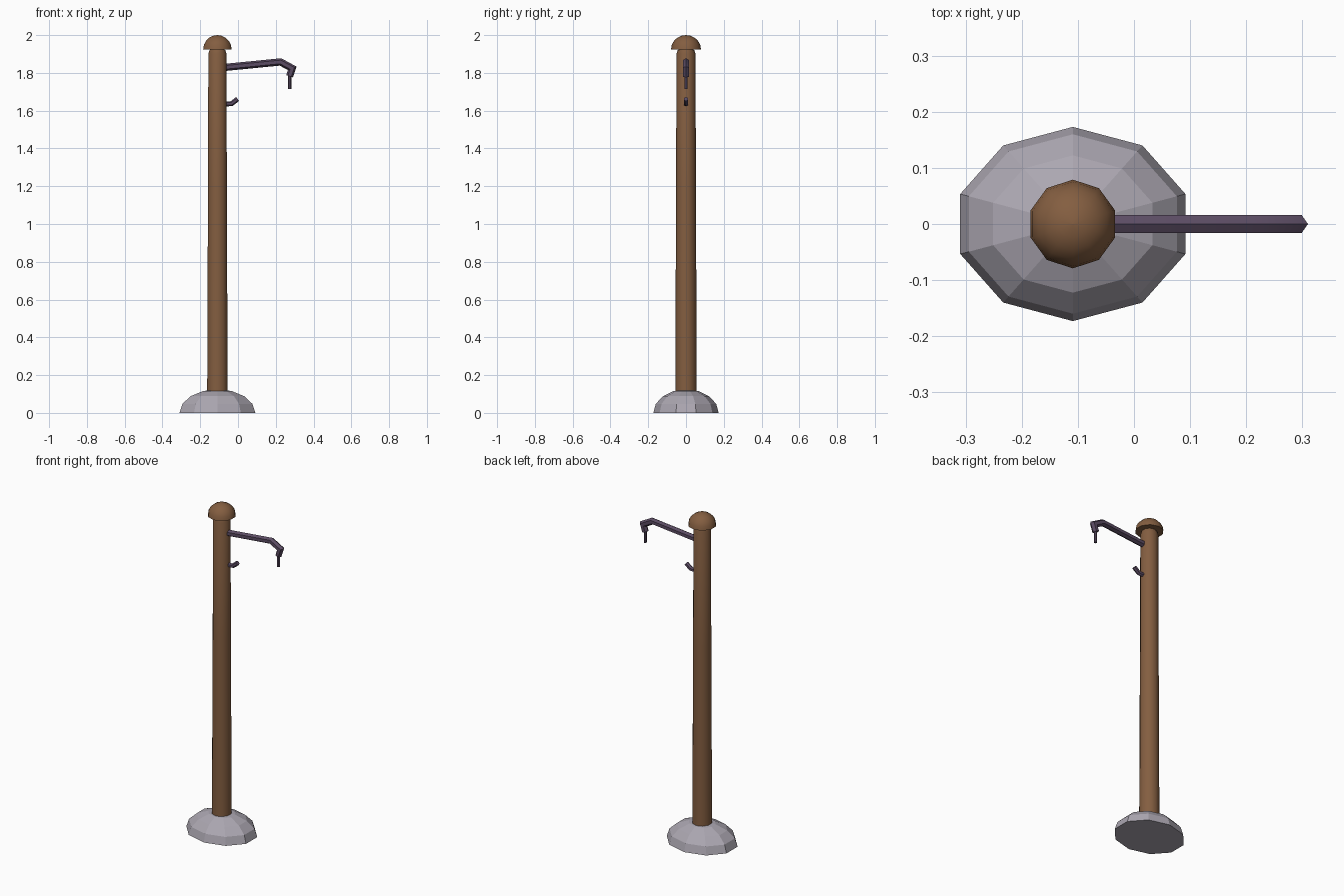
import bpy, bmesh, math
from mathutils import Vector, Matrix

cube = bpy.data.objects.get("Cube")
if cube:
    bpy.data.objects.remove(cube, do_unlink=True)

POST_X = -0.109


def material(name, rgb):
    m = bpy.data.materials.new(name)
    m.use_nodes = True
    m.diffuse_color = (*rgb, 1)
    m.node_tree.nodes["Principled BSDF"].inputs["Base Color"].default_value = (*rgb, 1)
    return m


wood = material("brown wood", (0.23, 0.112, 0.052))
stone = material("grey stone", (0.41, 0.385, 0.44))
iron = material("dark purple iron", (0.105, 0.072, 0.125))


def finish(bm, name, mat, angle=None):
    bmesh.ops.recalc_face_normals(bm, faces=bm.faces)
    mesh = bpy.data.meshes.new(name)
    bm.to_mesh(mesh)
    bm.free()
    mesh.materials.append(mat)
    obj = bpy.data.objects.new(name, mesh)
    bpy.context.collection.objects.link(obj)
    if angle:
        bpy.ops.object.select_all(action='DESELECT')
        obj.select_set(True)
        bpy.context.view_layer.objects.active = obj
        bpy.ops.object.shade_smooth_by_angle(angle=math.radians(angle))
    return obj


def skin(bm, rings):
    """Bridge rings of vertices and close both ends."""
    loops = [[bm.verts.new(p) for p in ring] for ring in rings]
    n = len(loops[0])
    for a, b in zip(loops, loops[1:]):
        for i in range(n):
            j = (i + 1) % n
            bm.faces.new((a[i], a[j], b[j], b[i]))
    bm.faces.new(loops[0])
    bm.faces.new(loops[-1])
    return loops


def turned(name, profile, mat, sides=10, squash=1.0, angle=None):
    """Lathe (radius, height) pairs about the post axis, a corner facing front."""
    bm = bmesh.new()
    turns = [math.tau * i / sides + math.pi / 2 for i in range(sides)]
    skin(bm, [[(POST_X + r * math.cos(t), r * squash * math.sin(t), z)
               for t in turns] for r, z in profile])
    return finish(bm, name, mat, angle)


def dome(radius, bottom, height, steps):
    lats = [math.pi / 2 * i / steps for i in range(steps)] + [1.565]
    return [(radius * math.cos(a), bottom + height * math.sin(a)) for a in lats]


def bar(name, path, radius, mat, sides=6):
    """Mitred bar along a path of (x, z) points."""
    pts = [Vector((x, 0, z)) for x, z in path]
    rings = []
    for i, p in enumerate(pts):
        before = (p - pts[i - 1]).normalized() if i else None
        after = (pts[i + 1] - p).normalized() if i + 1 < len(pts) else None
        d = ((before or after) + (after or before)).normalized()
        stretch = 1 / max(0.75, d.dot(before or after))
        up = Vector((-d.z, 0, d.x)) * radius * stretch
        side = Vector((0, radius, 0))
        rings.append([p + up * math.cos(math.tau * k / sides)
                      + side * math.sin(math.tau * k / sides) for k in range(sides)])
    bm = bmesh.new()
    skin(bm, rings)
    return finish(bm, name, mat, 50)


# Faceted oval foot
turned("stone_foot", dome(0.211, 0, 0.125, 4), stone, squash=0.82)

# Tapered post with a softened top edge
turned("post", [(0.057, 0.06), (0.0565, 0.2), (0.0525, 1.2), (0.0505, 1.9), (0.044, 1.921)],
       wood, angle=40)

# Mushroom cap and the short neck holding it
turned("post_cap", dome(0.079, 1.925, 0.075, 5), wood, angle=40)
turned("cap_neck", [(0.04, 1.91), (0.04, 1.93)], wood, angle=40)

# Bracket arm with its drooping tip and hanging pin
bar("bracket_arm", [(-0.08, 1.828), (0.225, 1.858), (0.287, 1.824), (0.273, 1.782)], 0.019, iron)
bar("hanging_pin", [(0.274, 1.8), (0.274, 1.715)], 0.009, iron)

# Small hook below the arm
bar("rope_hook", [(-0.08, 1.635), (-0.034, 1.637), (-0.002, 1.662)], 0.013, iron)
